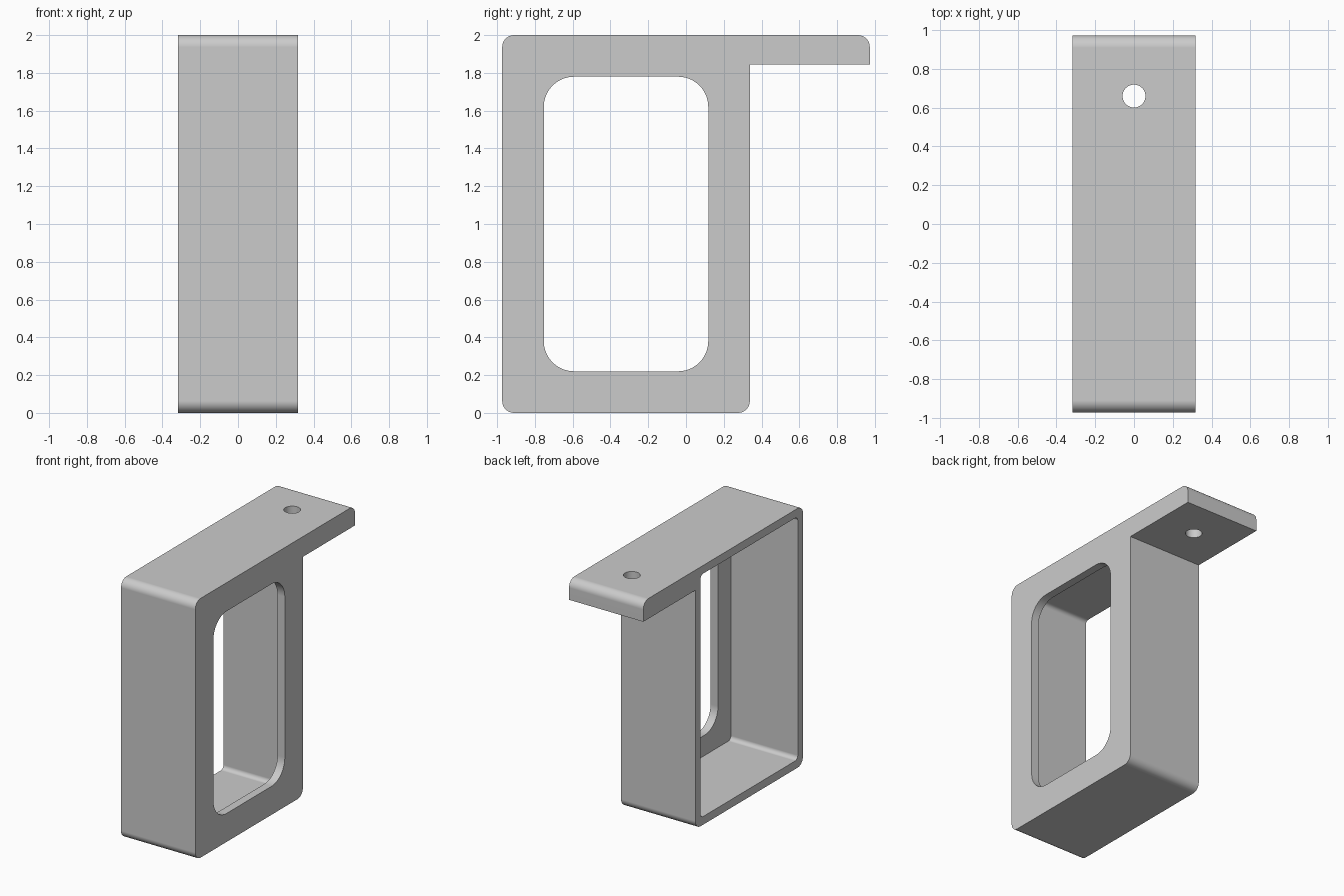
import bpy, bmesh
from math import pi, cos, sin, radians
from mathutils import Vector

cube = bpy.data.objects.get("Cube")
if cube:
    bpy.data.objects.remove(cube, do_unlink=True)

HALF_W = 0.317                    # half width along x
FRONT, BACK, TIP = -0.973, 0.338, 0.973
TOP, TAB_UNDER = 2.0, 1.844
WALL = 0.063
ROUND = 0.063

grey = bpy.data.materials.new("plain_grey")
grey.use_nodes = True
colour = (0.6, 0.6, 0.6, 1)
grey.diffuse_color = colour
grey.node_tree.nodes["Principled BSDF"].inputs["Base Color"].default_value = colour


def rounded(corners, steps=10):
    """Outline from (y, z, radius) corners, replacing each right angle by an arc."""
    out = []
    for i, (y, z, r) in enumerate(corners):
        p = Vector((y, z))
        if r == 0:
            out.append(p)
            continue
        a = (Vector(corners[i - 1][:2]) - p).normalized()
        b = (Vector(corners[(i + 1) % len(corners)][:2]) - p).normalized()
        centre = p + (a + b) * r
        for k in range(steps + 1):
            t = pi / 2 * k / steps
            out.append(centre - b * r * cos(t) - a * r * sin(t))
    return out


def rectangle(y0, y1, z0, z1, r):
    return rounded([(y0, z0, r), (y1, z0, r), (y1, z1, r), (y0, z1, r)])


def extrude_x(name, outline, x0, x1):
    """Solid made by sweeping a side outline from x0 to x1."""
    bm = bmesh.new()
    face = bm.faces.new([bm.verts.new((x0, p.x, p.y)) for p in outline])
    ext = bmesh.ops.extrude_face_region(bm, geom=[face])
    moved = [v for v in ext["geom"] if isinstance(v, bmesh.types.BMVert)]
    bmesh.ops.translate(bm, verts=moved, vec=(x1 - x0, 0, 0))
    bmesh.ops.recalc_face_normals(bm, faces=bm.faces)
    mesh = bpy.data.meshes.new(name)
    bm.to_mesh(mesh)
    bm.free()
    obj = bpy.data.objects.new(name, mesh)
    bpy.context.collection.objects.link(obj)
    return obj


# Body: box and rear mounting tab share one side outline
body = extrude_x("bracket_body", rounded([
    (FRONT, 0, ROUND), (BACK, 0, ROUND), (BACK, TAB_UNDER, 0),
    (TIP, TAB_UNDER, 0), (TIP, TOP, ROUND), (FRONT, TOP, ROUND)]), -HALF_W, HALF_W)

# Cavity open on the -x side
cavity = extrude_x("cavity_cutter", rectangle(
    FRONT + WALL, BACK - WALL, WALL, TOP - WALL, ROUND / 2), -HALF_W - 0.1, HALF_W - WALL)

# Rounded window through the +x side plate
window = extrude_x("window_cutter", rectangle(
    FRONT + 0.22, BACK - 0.22, 0.22, TOP - 0.22, 0.16), 0, HALF_W + 0.1)

# Screw hole through the tab
bpy.ops.mesh.primitive_cylinder_add(vertices=48, radius=0.059, depth=0.6, location=(0, 0.66, 1.92))
hole = bpy.context.object
hole.name = "screw_hole_cutter"

# Apply the cuts and discard the cutters
cutters = [cavity, window, hole]
bpy.ops.object.select_all(action='DESELECT')
body.select_set(True)
bpy.context.view_layer.objects.active = body
for cutter in cutters:
    cut = body.modifiers.new(cutter.name, 'BOOLEAN')
    cut.operation = 'DIFFERENCE'
    cut.solver = 'EXACT'
    cut.object = cutter
    bpy.ops.object.modifier_apply(modifier=cut.name)
for cutter in cutters:
    bpy.data.objects.remove(cutter, do_unlink=True)

# Grey finish, smooth fillets and level flat faces
body.data.materials.clear()
body.data.materials.append(grey)
bpy.ops.object.shade_smooth_by_angle(angle=radians(30))
level = body.modifiers.new("level_shading", 'WEIGHTED_NORMAL')
level.keep_sharp = True
